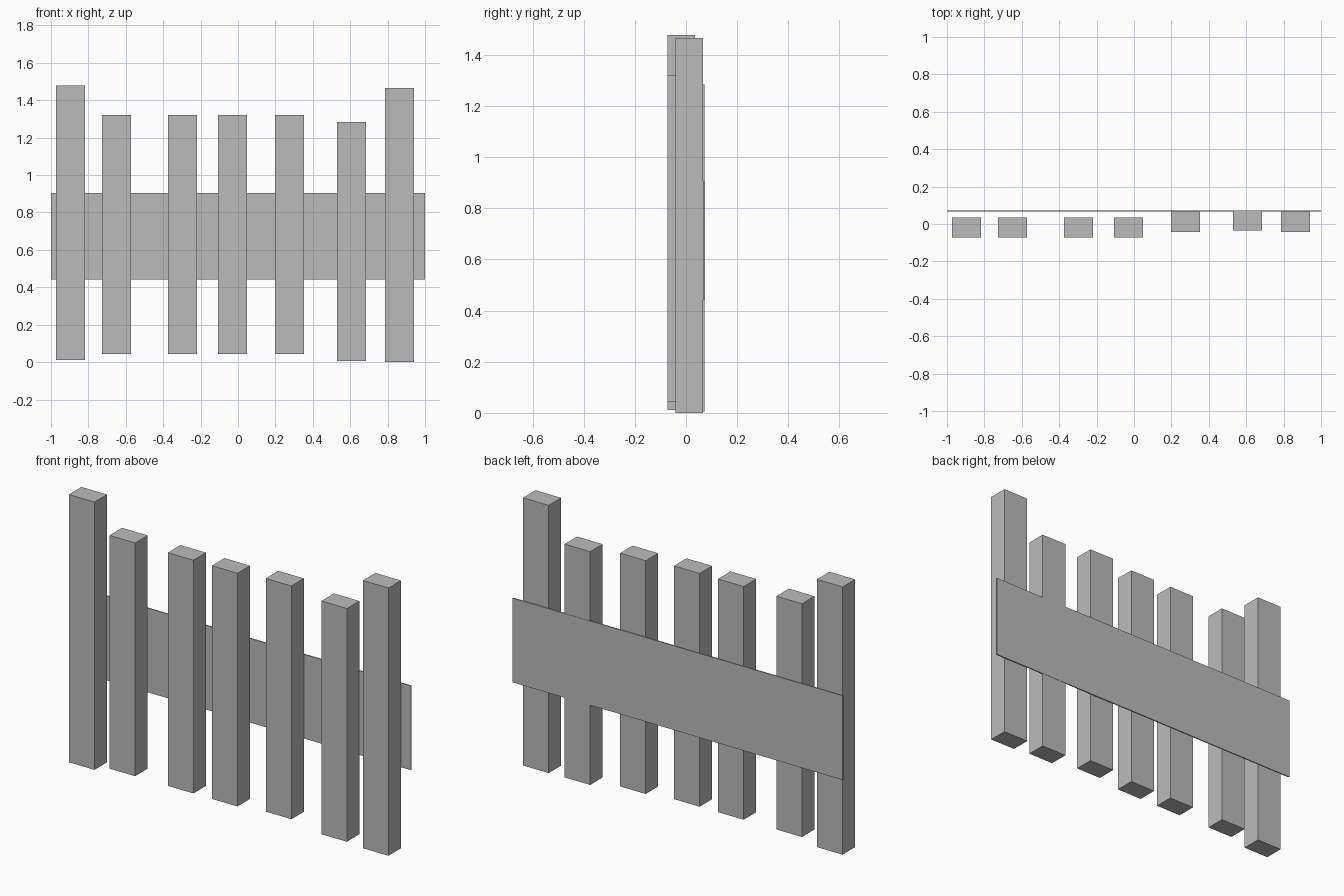
import bpy

if "Cube" in bpy.data.objects:
    bpy.data.objects.remove(bpy.data.objects["Cube"])

grey = bpy.data.materials.new("plain grey")
grey.diffuse_color = (0.5, 0.5, 0.5, 1)
grey.use_nodes = True
grey.node_tree.nodes["Principled BSDF"].inputs["Base Color"].default_value = grey.diffuse_color


def box(name, low, high):
    """Axis-aligned box between two corners."""
    centre = [(a + b) / 2 for a, b in zip(low, high)]
    size = [b - a for a, b in zip(low, high)]
    bpy.ops.mesh.primitive_cube_add(size=1, location=centre)
    obj = bpy.context.object
    obj.name = name
    obj.scale = size
    bpy.ops.object.transform_apply(location=False, rotation=False, scale=True)
    obj.data.materials.append(grey)
    return obj


WIDTH, DEPTH = 0.155, 0.108
TALL, SHORT = 1.466, 1.277

# Upright boards: name, left edge, front face, bottom, height
boards = [
    ("left_post", -0.973, -0.073, 0.012, TALL),
    ("picket_1", -0.727, -0.073, 0.043, SHORT),
    ("picket_2", -0.374, -0.073, 0.043, SHORT),
    ("picket_3", -0.107, -0.073, 0.043, SHORT),
    ("picket_4", 0.198, -0.042, 0.043, SHORT),
    ("picket_5", 0.530, -0.036, 0.006, SHORT),
    ("right_post", 0.786, -0.042, 0.0, TALL),
]
for name, x, y, z, height in boards:
    box(name, (x, y, z), (x + WIDTH, y + DEPTH, z + height))

# Thin cross board along the back
box("back_rail", (-1, 0.067, 0.443), (1, 0.0735, 0.904))
